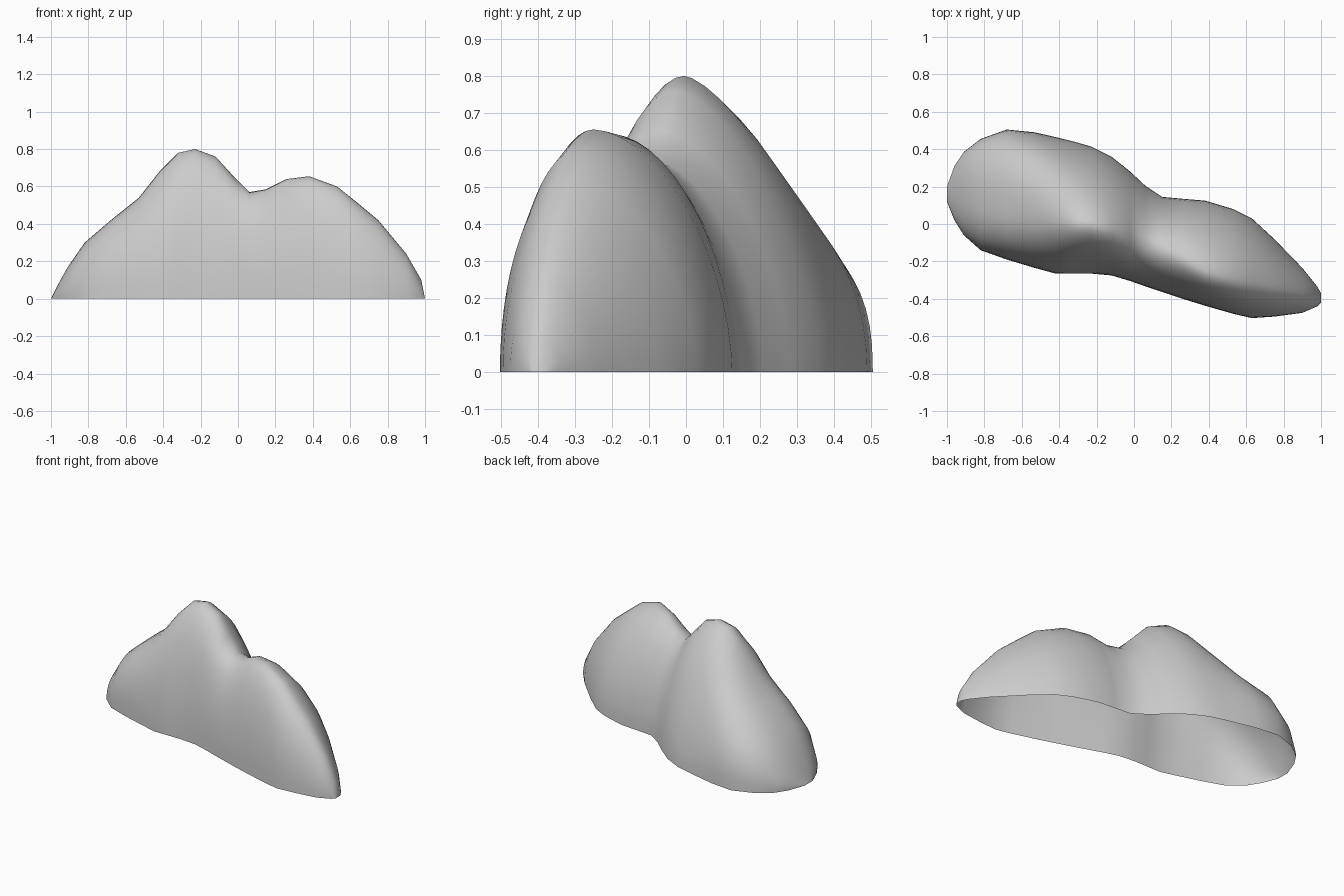
import bpy, bmesh, math

if "Cube" in bpy.data.objects:
    bpy.data.objects.remove(bpy.data.objects["Cube"])

# Cross-sections along x: (x, front y, back y, ridge y, ridge height)
STATIONS = [
    (-1.00, 0.12, 0.20, 0.16, 0.00), (-0.96, 0.02, 0.31, 0.15, 0.08),
    (-0.91, -0.06, 0.385, 0.14, 0.17), (-0.82, -0.14, 0.455, 0.11, 0.30),
    (-0.68, -0.19, 0.505, 0.08, 0.42), (-0.53, -0.235, 0.49, 0.04, 0.54),
    (-0.42, -0.265, 0.465, 0.01, 0.68), (-0.32, -0.265, 0.44, 0.0, 0.78),
    (-0.23, -0.265, 0.415, -0.005, 0.80), (-0.12, -0.275, 0.36, -0.03, 0.76),
    (-0.02, -0.305, 0.28, -0.06, 0.65), (0.06, -0.333, 0.205, -0.09, 0.57),
    (0.15, -0.363, 0.145, -0.14, 0.585), (0.26, -0.40, 0.135, -0.19, 0.64),
    (0.38, -0.437, 0.125, -0.25, 0.655), (0.53, -0.48, 0.08, -0.29, 0.60),
    (0.63, -0.503, 0.03, -0.31, 0.52), (0.75, -0.495, -0.08, -0.34, 0.42),
    (0.90, -0.475, -0.235, -0.375, 0.24), (0.98, -0.44, -0.335, -0.39, 0.10),
    (1.00, -0.42, -0.37, -0.395, 0.00),
]
STEPS = 28


def bump(x, centre, width):
    return math.exp(-((x - centre) / width) ** 2)


def section(x, front, back, ridge, height):
    """Dome profile: pointed at the tall peak, full on the left shoulder."""
    peak = bump(x, -0.25, 0.2)
    shoulder = bump(x, -0.72, 0.22)
    saddle = bump(x, 0.05, 0.12)
    p_front = 2.0 - 0.2 * peak + 0.6 * shoulder + 0.25 * saddle
    p_back = 1.75 - 0.28 * peak + 0.75 * shoulder
    points = []
    for i in range(STEPS + 1):
        a = math.pi * i / STEPS
        c = math.cos(a)
        s = 0.0 if i in (0, STEPS) else math.sin(a)
        p, width = (p_front, ridge - front) if c < 0 else (p_back, back - ridge)
        y = ridge + math.copysign(width * abs(c) ** (2 / p), c)
        points.append((x, y, height * s ** (2 / p)))
    return points


# Open-bottomed two-peaked mound, lofted through the sections
bm = bmesh.new()
rows = [[bm.verts.new(co) for co in section(*st)] for st in STATIONS]
for r0, r1 in zip(rows, rows[1:]):
    for i in range(STEPS):
        bm.faces.new((r0[i], r1[i], r1[i + 1], r0[i + 1]))
bmesh.ops.dissolve_degenerate(bm, dist=1e-5, edges=bm.edges[:])
bm.normal_update()
top = max(bm.faces, key=lambda f: f.normal.z ** 2)
if top.normal.z < 0:
    bmesh.ops.reverse_faces(bm, faces=bm.faces[:])

mesh = bpy.data.meshes.new("twin_peak_mound")
bm.to_mesh(mesh)
bm.free()
mound = bpy.data.objects.new("twin_peak_mound", mesh)
bpy.context.collection.objects.link(mound)
mesh.shade_smooth()
